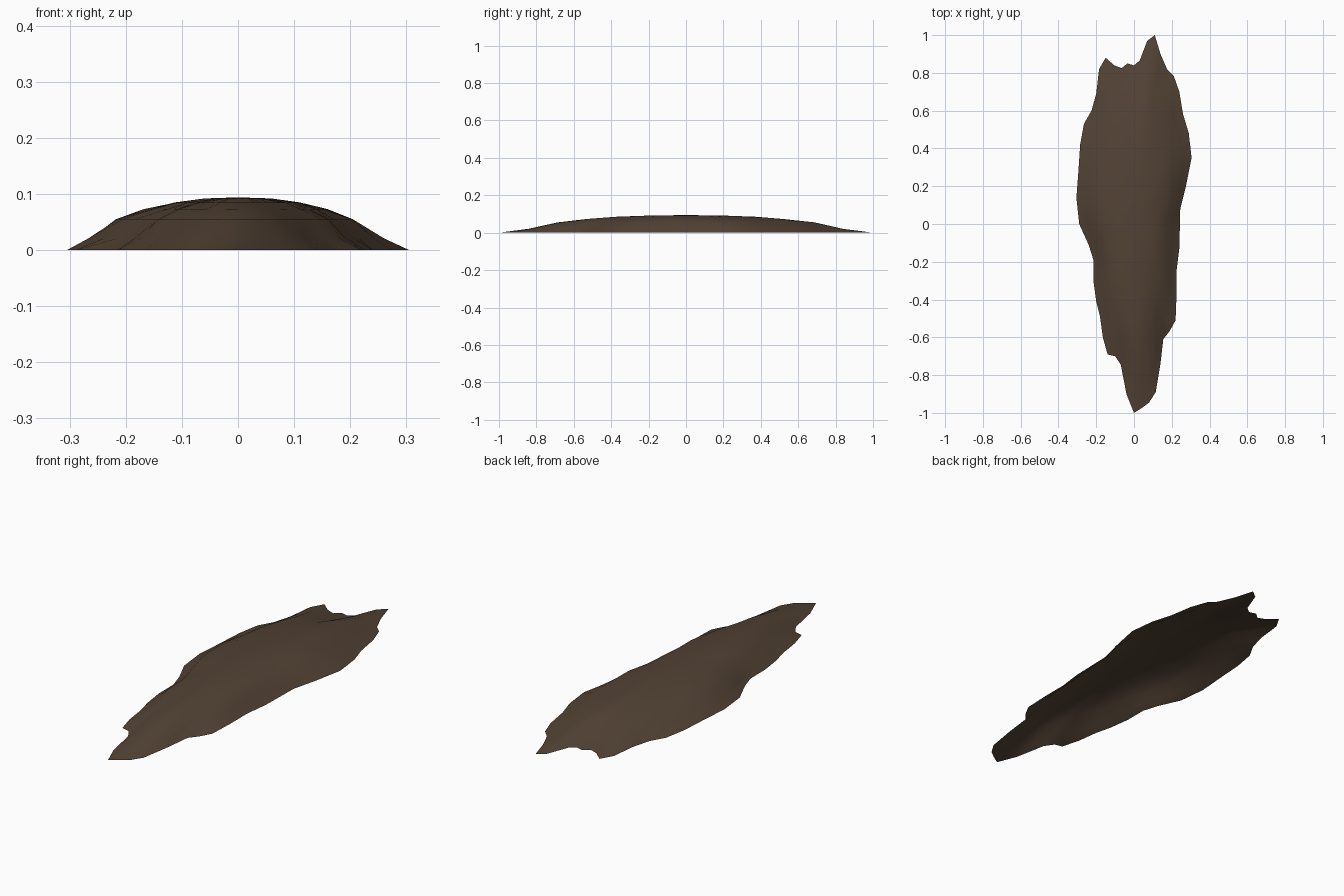
import bpy, bmesh, math, random
from mathutils import Vector

if "Cube" in bpy.data.objects:
    bpy.data.objects.remove(bpy.data.objects["Cube"])

random.seed(4)

# Ragged rim of the bark piece, clockwise from the back tip
RIM = [(.11, 1), (.14, .9), (.175, .82), (.21, .785), (.24, .7), (.26, .58),
       (.29, .48), (.305, .35), (.275, .2), (.245, .08), (.24, -.13), (.225, -.25),
       (.225, -.38), (.22, -.51), (.19, -.565), (.155, -.61), (.14, -.74), (.115, -.89),
       (.08, -.945), (.04, -.975), (0, -1), (-.04, -.9), (-.07, -.745), (-.1, -.7),
       (-.14, -.69), (-.165, -.6), (-.18, -.49), (-.2, -.41), (-.215, -.3), (-.215, -.19),
       (-.24, -.11), (-.29, 0), (-.305, .14), (-.295, .27), (-.285, .42), (-.265, .53),
       (-.225, .6), (-.2, .69), (-.185, .82), (-.15, .88), (-.105, .84), (-.065, .825),
       (-.035, .85), (0, .84), (.03, .865), (.07, .97)]
# Dome profile: ring scale and height
PROFILE = [(1, 0), (.87, .021), (.72, .055), (.56, .073), (.4, .085), (.2, .092)]


def smoothed(pts):
    n = len(pts)
    return [(pts[i - 1] + 2 * pts[i] + pts[(i + 1) % n]) / 4 for i in range(n)]


# Shell: shrinking rings of the rim, rising to a crown, open underneath
bm = bmesh.new()
outline = [Vector(p) for p in RIM]
rings = []
for k, (s, z) in enumerate(PROFILE):
    ring = []
    for p in outline:
        j = 0 if k == 0 else random.uniform(-.025, .025)
        ring.append(bm.verts.new((p.x * (s + j), p.y * (s + j * .4), z)))
    rings.append(ring)
    outline = smoothed(outline)
n = len(RIM)
for a, b in zip(rings, rings[1:]):
    for i in range(n):
        j = (i + 1) % n
        bm.faces.new((a[j], a[i], b[i], b[j]))
crown = bm.verts.new((0, 0, .094))
for i in range(n):
    bm.faces.new((rings[-1][(i + 1) % n], rings[-1][i], crown))
bm.normal_update()
if crown.normal.z < 0:
    bmesh.ops.reverse_faces(bm, faces=bm.faces[:])

mesh = bpy.data.meshes.new("bark_piece")
bm.to_mesh(mesh)
bm.free()
bark = bpy.data.objects.new("bark_piece", mesh)
bpy.context.collection.objects.link(bark)

# Brown bark colour
mat = bpy.data.materials.new("bark_brown")
mat.diffuse_color = (.085, .055, .035, 1)
mat.use_nodes = True
mat.node_tree.nodes["Principled BSDF"].inputs["Base Color"].default_value = mat.diffuse_color
mesh.materials.append(mat)

bpy.context.view_layer.objects.active = bark
bark.select_set(True)
bpy.ops.object.shade_smooth_by_angle(angle=math.radians(30))
